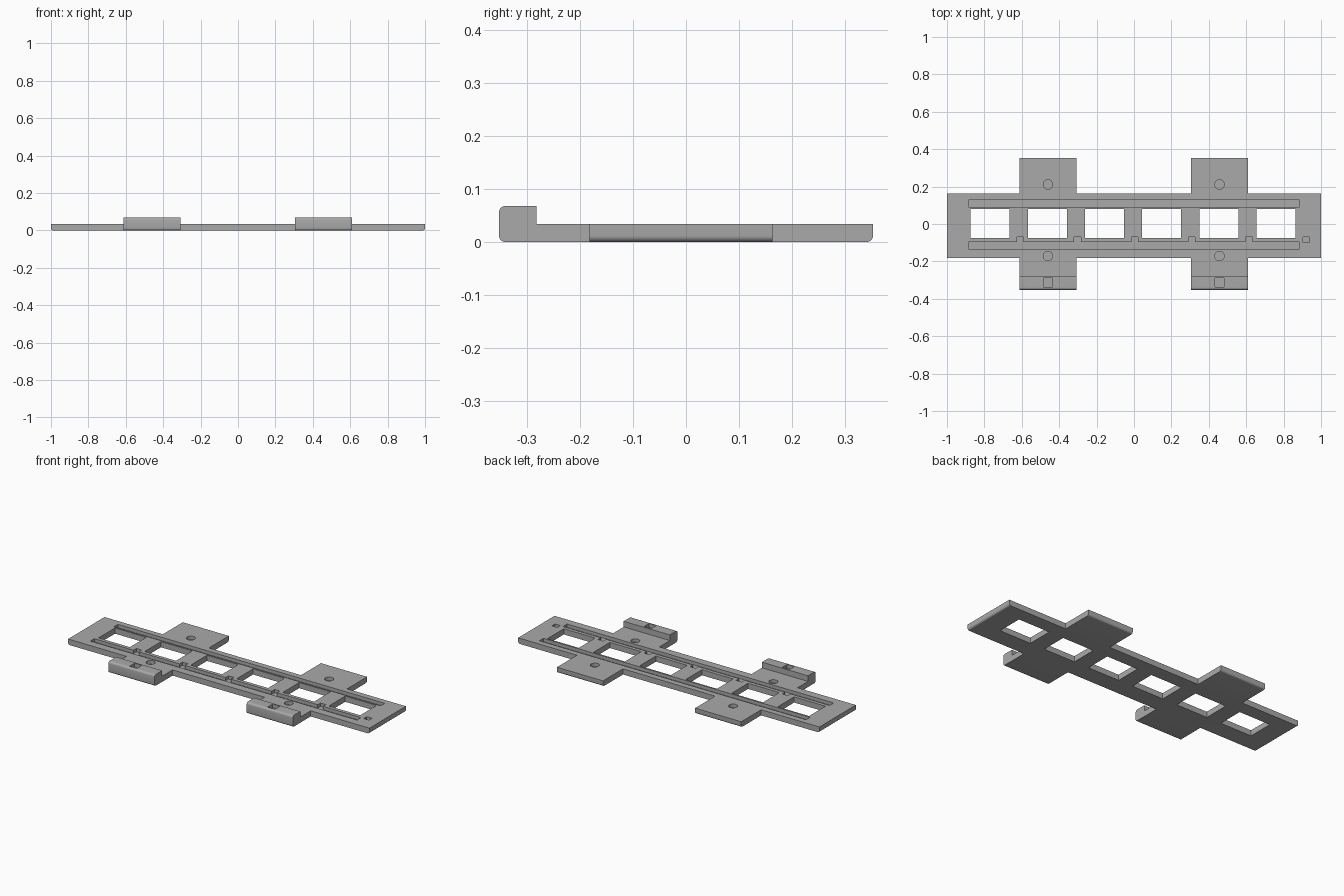
import bpy, bmesh, math
from mathutils import Matrix

if "Cube" in bpy.data.objects:
    bpy.data.objects.remove(bpy.data.objects["Cube"])

TOP = 0.034
grey = bpy.data.materials.new("light grey")
grey.use_nodes = True
colour = (0.4, 0.4, 0.4, 1)
grey.diffuse_color = colour
grey.node_tree.nodes["Principled BSDF"].inputs["Base Color"].default_value = colour


def make_object(name, bm):
    bmesh.ops.recalc_face_normals(bm, faces=bm.faces)
    mesh = bpy.data.meshes.new(name)
    bm.to_mesh(mesh)
    bm.free()
    mesh.materials.append(grey)
    ob = bpy.data.objects.new(name, mesh)
    bpy.context.collection.objects.link(ob)
    return ob


def fillet(a, z, sa, sz, r=0.012, steps=5):
    """Quarter arc at corner (a, z); sa and sz point outwards."""
    arc = [math.pi / 2 * i / steps for i in range(steps + 1)]
    return [(a - sa * r * (1 - math.cos(t)), z - sz * r * (1 - math.sin(t))) for t in arc]


def extrude_profile(name, points, axis, start, end):
    """Extrude an (a, z) outline along x or y."""
    bm = bmesh.new()
    place = (lambda a, z: (start, a, z)) if axis == "x" else (lambda a, z: (a, start, z))
    face = bm.faces.new([bm.verts.new(place(a, z)) for a, z in points])
    result = bmesh.ops.extrude_face_region(bm, geom=[face])
    shift = (end - start, 0, 0) if axis == "x" else (0, end - start, 0)
    verts = [v for v in result["geom"] if isinstance(v, bmesh.types.BMVert)]
    bmesh.ops.translate(bm, verts=verts, vec=shift)
    return make_object(name, bm)


def add_box(bm, x0, x1, y0, y1, z0, z1):
    m = Matrix.Translation(((x0 + x1) / 2, (y0 + y1) / 2, (z0 + z1) / 2))
    bmesh.ops.create_cube(bm, size=1, matrix=m @ Matrix.Diagonal((x1 - x0, y1 - y0, z1 - z0, 1)))


def combine(target, tool, operation):
    mod = target.modifiers.new(tool.name, "BOOLEAN")
    mod.operation = operation
    mod.solver = "EXACT"
    mod.object = tool
    bpy.context.view_layer.objects.active = target
    bpy.ops.object.modifier_apply(modifier=mod.name)
    bpy.data.objects.remove(tool)


# Long plate with rounded lower ends
plate_outline = (fillet(-1, 0, -1, -1) + fillet(1, 0, 1, -1)[::-1] + [(1, TOP), (-1, TOP)])
plate = extrude_profile("mounting_plate", plate_outline, "y", -0.182, 0.163)

# Cross tabs with a raised front lip
tab_outline = (fillet(-0.352, 0, -1, -1) + fillet(0.352, 0, 1, -1)[::-1]
               + [(0.352, TOP), (-0.281, TOP), (-0.281, 0.068)]
               + fillet(-0.352, 0.068, -1, 1)[::-1])
TAB_X = (-0.46, 0.457)
for x in TAB_X:
    combine(plate, extrude_profile("cross_tab", tab_outline, "x", x - 0.153, x + 0.153), "UNION")

# Row of windows
bm = bmesh.new()
for i in range(6):
    x = -0.769 + 0.3057 * i
    add_box(bm, x - 0.104, x + 0.104, -0.075, 0.08, -0.1, 0.1)
combine(plate, make_object("window_cutter", bm), "DIFFERENCE")

# Two long grooves
bm = bmesh.new()
for y in (-0.1155, 0.109):
    add_box(bm, -0.886, 0.884, y - 0.019, y + 0.019, 0.014, 0.1)
combine(plate, make_object("groove_cutter", bm), "DIFFERENCE")

# Small square notches beside the front groove
bm = bmesh.new()
for i in range(6):
    x = -0.608 + 0.3057 * i
    add_box(bm, x - 0.018, x + 0.018, -0.098, -0.069, 0.014, 0.1)
combine(plate, make_object("notch_cutter", bm), "DIFFERENCE")

# Blind round holes and lip pockets
bm = bmesh.new()
for x in TAB_X:
    for y in (-0.171, 0.211):
        bmesh.ops.create_cone(bm, cap_ends=True, segments=32, radius1=0.025, radius2=0.025,
                              depth=0.1, matrix=Matrix.Translation((x, y, 0.064)))
    add_box(bm, x - 0.024, x + 0.024, -0.337, -0.289, 0.045, 0.1)
combine(plate, make_object("hole_cutter", bm), "DIFFERENCE")

# Smooth the rounded edges only
bpy.ops.object.select_all(action="DESELECT")
plate.select_set(True)
bpy.context.view_layer.objects.active = plate
bpy.ops.object.shade_smooth_by_angle(angle=math.radians(30))
